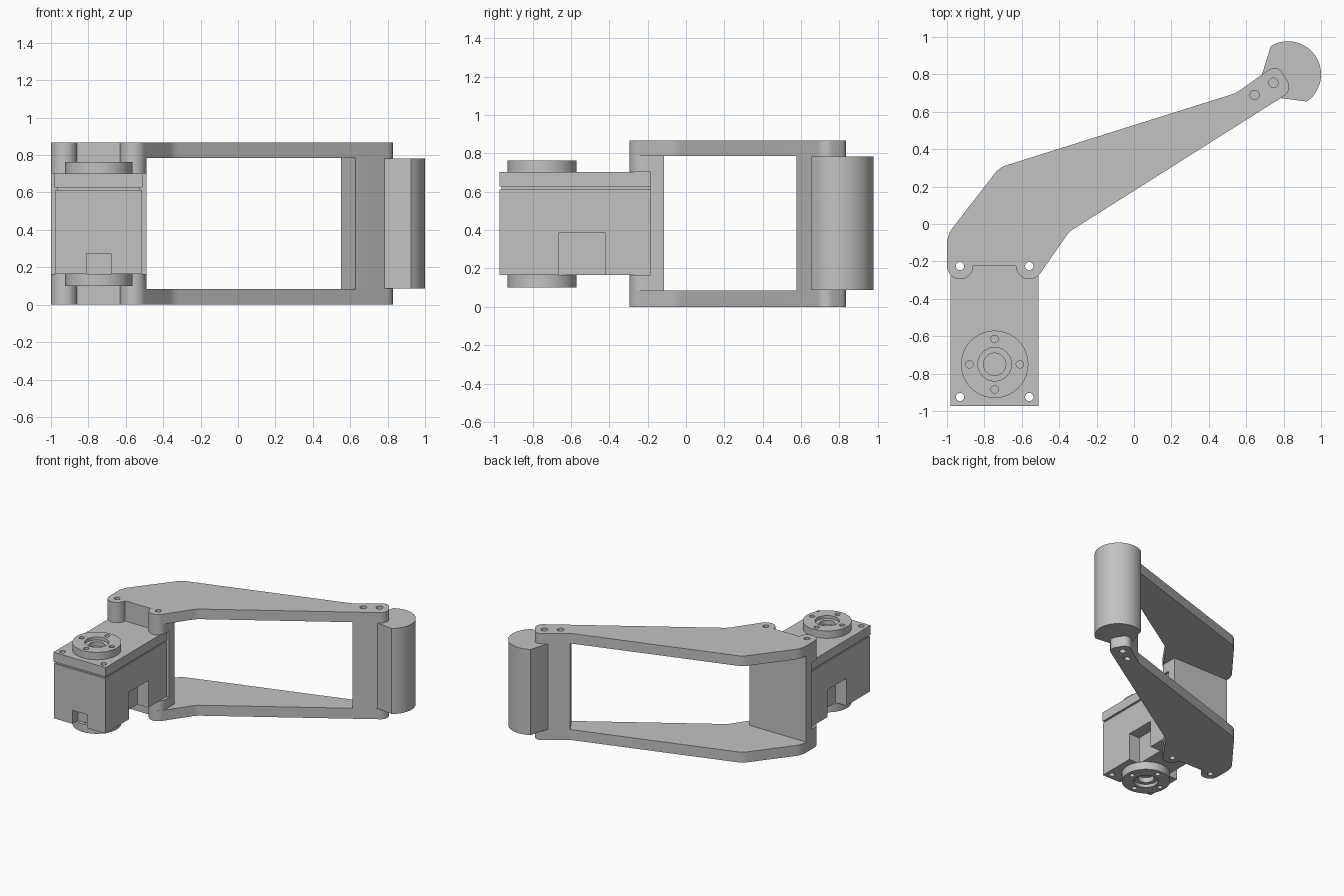
import bpy, bmesh, math
from mathutils import Vector

if "Cube" in bpy.data.objects:
    bpy.data.objects.remove(bpy.data.objects["Cube"], do_unlink=True)

grey = bpy.data.materials.new("plain grey")
grey.use_nodes = True
grey.diffuse_color = (0.54, 0.54, 0.54, 1)
grey.node_tree.nodes["Principled BSDF"].inputs["Base Color"].default_value = (0.54, 0.54, 0.54, 1)


def prism(name, points, z0, z1):
    """Extrude a flat outline from z0 to z1."""
    bm = bmesh.new()
    base = bm.faces.new([bm.verts.new((p[0], p[1], z0)) for p in points])
    top = bmesh.ops.extrude_face_region(bm, geom=[base])["geom"]
    verts = [v for v in top if isinstance(v, bmesh.types.BMVert)]
    bmesh.ops.translate(bm, verts=verts, vec=(0, 0, z1 - z0))
    bmesh.ops.recalc_face_normals(bm, faces=bm.faces)
    mesh = bpy.data.meshes.new(name)
    bm.to_mesh(mesh)
    bm.free()
    mesh.materials.append(grey)
    obj = bpy.data.objects.new(name, mesh)
    bpy.context.collection.objects.link(obj)
    return obj


def arc(cx, cy, r, a0=0, a1=360, n=32):
    """Points along an arc; a full circle leaves out the repeated point."""
    count = n if a1 - a0 == 360 else n + 1
    angles = [math.radians(a0 + (a1 - a0) * i / n) for i in range(count)]
    return [(cx + r * math.cos(a), cy + r * math.sin(a)) for a in angles]


def box(name, x0, x1, y0, y1, z0, z1):
    return prism(name, [(x0, y0), (x1, y0), (x1, y1), (x0, y1)], z0, z1)


def rounded(corners, n=10):
    """Outline with each (x, y, radius) corner filleted."""
    out = []
    for i, (x, y, r) in enumerate(corners):
        p = Vector((x, y))
        if r == 0:
            out.append(p)
            continue
        a = (Vector(corners[i - 1][:2]) - p).normalized()
        b = (Vector(corners[(i + 1) % len(corners)][:2]) - p).normalized()
        half = a.angle(b) / 2
        centre = p + (a + b).normalized() * (r / math.sin(half))
        start = p + a * (r / math.tan(half)) - centre
        end = p + b * (r / math.tan(half)) - centre
        sweep = start.angle(end)
        for k in range(n + 1):
            t = k / n
            out.append(centre + (start * math.sin((1 - t) * sweep)
                                 + end * math.sin(t * sweep)) / math.sin(sweep))
    return out


def cut(obj, cutters):
    """Subtract cutters, bake the result and remove the cutters."""
    for c in cutters:
        mod = obj.modifiers.new("cut", 'BOOLEAN')
        mod.operation = 'DIFFERENCE'
        mod.solver = 'EXACT'
        mod.object = c
    bpy.context.view_layer.update()
    graph = bpy.context.evaluated_depsgraph_get()
    mesh = bpy.data.meshes.new_from_object(obj.evaluated_get(graph))
    obj.modifiers.clear()
    obj.data = mesh
    for c in cutters:
        bpy.data.objects.remove(c, do_unlink=True)


def drill(x, y, r, z0, z1):
    return prism("drill", arc(x, y, r, n=24), z0, z1)


BOLT_X, BACK_Y, FRONT_Y = (-0.93, -0.56), -0.225, -0.925


def bolts(*rows):
    return [drill(x, y, 0.022, -0.1, 1) for x in BOLT_X for y in rows]


# Servo housing with connector pockets, gasket groove and lid
housing = box("servo_housing", -0.977, -0.513, -0.972, -0.185, 0.165, 0.612)
pockets = [box("pocket", -0.81, -0.68, -1.1, -0.9, 0.1, 0.275),
           box("pocket", -0.61, -0.4, -0.665, -0.42, 0.1, 0.385),
           box("pocket", -1.1, -0.88, -0.665, -0.42, 0.1, 0.385)]
cut(housing, pockets + bolts(BACK_Y, FRONT_Y))
gasket = box("servo_gasket", -0.967, -0.523, -0.962, -0.185, 0.612, 0.626)
cut(gasket, bolts(BACK_Y, FRONT_Y))
lid = box("servo_lid", -0.98, -0.51, -0.972, -0.185, 0.626, 0.702)
cut(lid, bolts(BACK_Y, FRONT_Y))

# Round output horns above and below the servo
HX, HY = -0.745, -0.75
for side, z0, z1, outer in (("top", 0.702, 0.762, 1), ("bottom", 0.1, 0.165, -1)):
    horn = prism(side + "_horn", arc(HX, HY, 0.18, n=64), z0, z1)
    step = (z1 - 0.025, 1) if outer > 0 else (0, z0 + 0.025)
    cutters = [drill(HX, HY, 0.09, *step), drill(HX, HY, 0.06, z0 - 0.1, z1 + 0.1)]
    for k in range(4):
        a = k * math.pi / 2
        cutters.append(drill(HX + 0.135 * math.cos(a), HY + 0.135 * math.sin(a),
                             0.02, z0 - 0.1, z1 + 0.1))
    cut(horn, cutters)

# Arm outline, with two rounded ears at the servo end and a narrow elbow end
ears = [(-1, -0.295, 0.0699), (-0.86, -0.295, 0.0699), (-0.86, BACK_Y, 0),
        (-0.63, BACK_Y, 0), (-0.63, -0.295, 0.069)]
elbow_end = [(0.852, 0.716, 0.06), (0.764, 0.855, 0.05)]
arm = rounded(ears + [(-0.523, -0.295, 0.07), (-0.346, -0.041, 0.15)] + elbow_end
              + [(0.545, 0.70, 0.15), (-0.72, 0.302, 0.13), (-1, -0.06, 0.15)])
ear_block = rounded(ears + [(-0.49, -0.295, 0.0699), (-0.49, -0.185, 0), (-1, -0.185, 0)])

# Arm plates and the thick ear blocks clamping the servo
for side, z0, z1, e0, e1, h0, h1 in (("top", 0.785, 0.867, 0.702, 0.785, 0.81, 1),
                                     ("bottom", 0, 0.085, 0.085, 0.165, -0.1, 0.06)):
    plate = prism(side + "_arm_plate", arm, z0, z1)
    screw_holes = [drill(x, y, 0.025, h0, h1) for x, y in ((0.645, 0.69), (0.745, 0.755))]
    cut(plate, bolts(BACK_Y) + screw_holes)
    block = prism(side + "_ear_block", ear_block, e0, e1)
    cut(block, bolts(BACK_Y))

# Wall behind the servo and post at the elbow, joining both plates
box("rear_wall", -1, -0.49, -0.185, -0.115, 0.085, 0.785)
prism("elbow_post", rounded([(0.55, 0.702, 0), (0.628, 0.575, 0)] + elbow_end), 0.085, 0.785)

# Rounded foot running the height of the elbow
prism("rounded_foot", [(0.65, 0.69)] + arc(0.823, 0.80, 0.177, -55, 121, 40), 0.087, 0.783)

# Smooth the curved walls, keep the edges sharp
bpy.ops.object.select_all(action='DESELECT')
for obj in bpy.context.scene.objects:
    if obj.type == 'MESH':
        obj.select_set(True)
        bpy.context.view_layer.objects.active = obj
bpy.ops.object.shade_smooth_by_angle(angle=math.radians(25))
